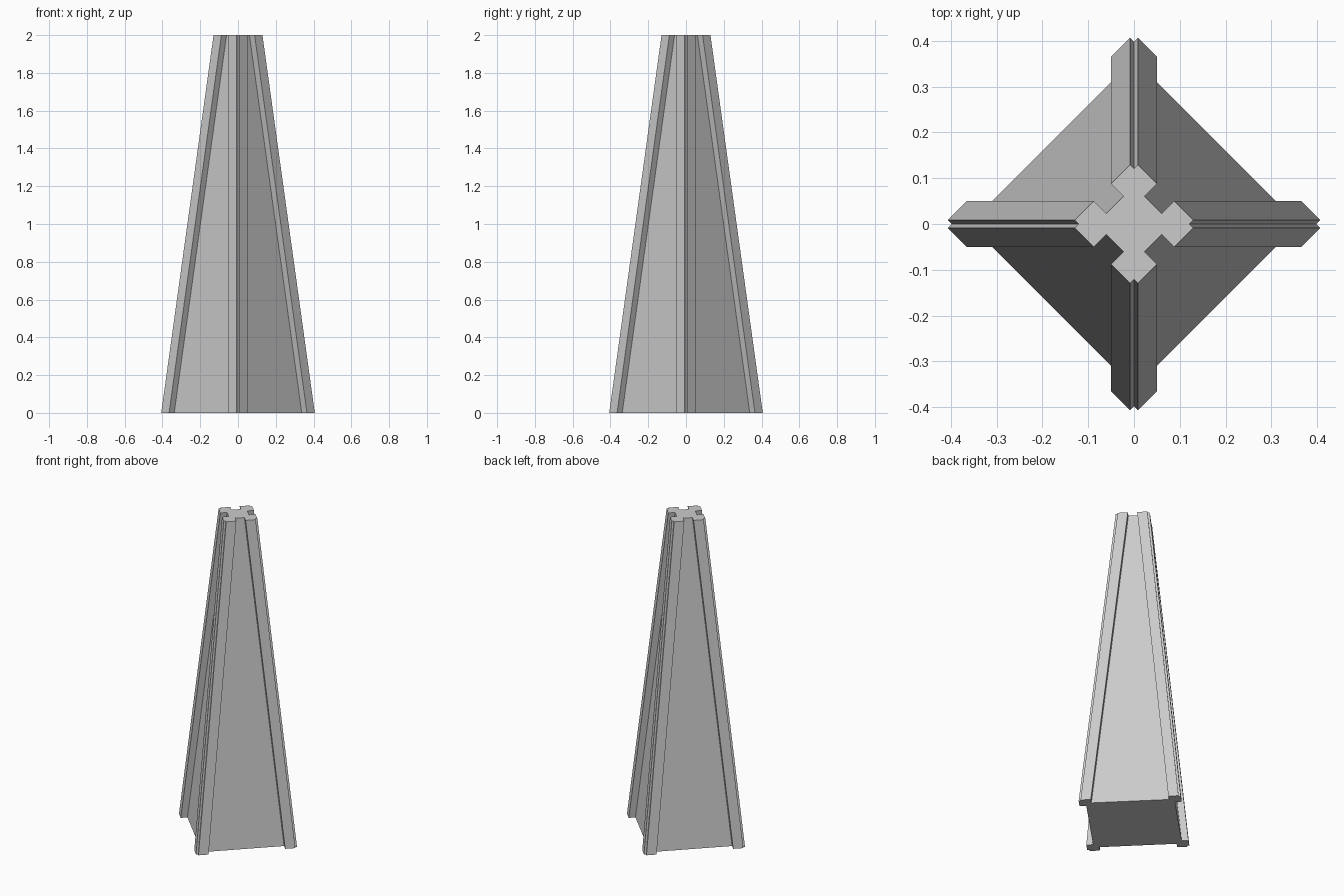
import bpy
import bmesh
from mathutils import Matrix, Vector

cube = bpy.data.objects.get("Cube")
if cube:
    bpy.data.objects.remove(cube, do_unlink=True)

HEIGHT = 2.0
TAPER = 0.277  # how far each corner leans in from base to top

# Half of one corner: panel end, trim edge, trim tip; then the notch between trims
half = [(0.0225, 0.3375), (0.05, 0.365), (0.0085, 0.4065)]
corner = half + [(0, 0.398)] + [(-x, y) for x, y in reversed(half)]


def ring(z, inset):
    """Outline of the shaft at one height, made of four turned corners."""
    points = []
    for quarter in range(4):
        turn = Matrix.Rotation(quarter * 1.5707963, 3, 'Z')
        points += [turn @ Vector((x, y - inset, z)) for x, y in corner]
    return points


# Tapered shaft with raised corner trims
bm = bmesh.new()
bottom = [bm.verts.new(p) for p in ring(0, 0)]
top = [bm.verts.new(p) for p in ring(HEIGHT, TAPER)]
count = len(bottom)
for i in range(count):
    j = (i + 1) % count
    bm.faces.new((bottom[i], bottom[j], top[j], top[i]))
bm.faces.new(top)
bm.faces.new(bottom[::-1])
bmesh.ops.recalc_face_normals(bm, faces=bm.faces)

mesh = bpy.data.meshes.new("tapered_shaft")
bm.to_mesh(mesh)
bm.free()
shaft = bpy.data.objects.new("tapered_shaft", mesh)
bpy.context.collection.objects.link(shaft)

# Plain grey finish
grey = bpy.data.materials.new("light_grey")
grey.use_nodes = True
colour = (0.6, 0.6, 0.6, 1)
grey.diffuse_color = colour
grey.node_tree.nodes["Principled BSDF"].inputs["Base Color"].default_value = colour
mesh.materials.append(grey)
